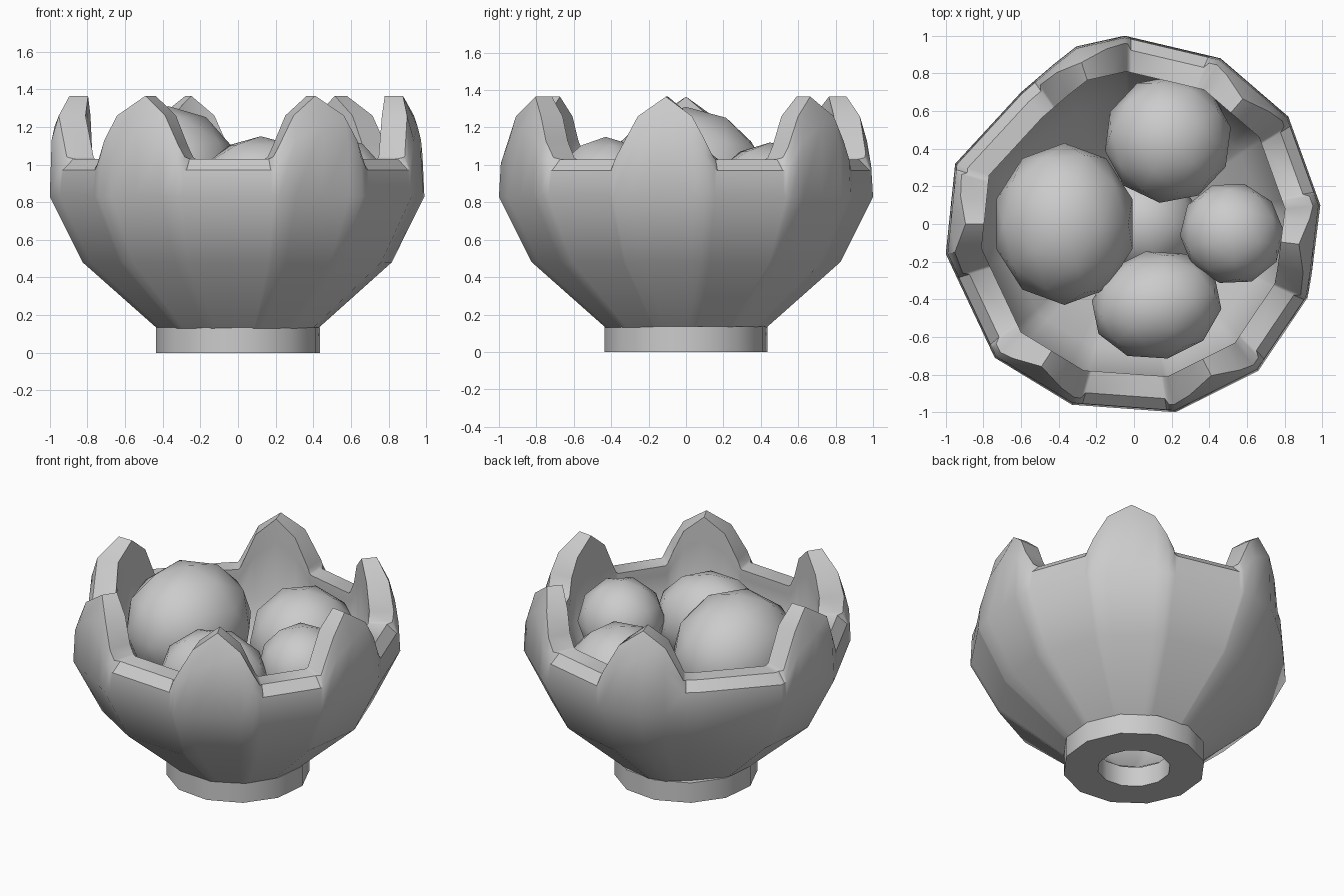
import bpy, bmesh, math
from mathutils import Vector

if "Cube" in bpy.data.objects:
    bpy.data.objects.remove(bpy.data.objects["Cube"])


def finish(bm, name, angle=32):
    bmesh.ops.recalc_face_normals(bm, faces=bm.faces)
    mesh = bpy.data.meshes.new(name)
    bm.to_mesh(mesh)
    bm.free()
    ob = bpy.data.objects.new(name, mesh)
    bpy.context.collection.objects.link(ob)
    bpy.ops.object.select_all(action='DESELECT')
    ob.select_set(True)
    bpy.context.view_layer.objects.active = ob
    bpy.ops.object.shade_smooth_by_angle(angle=math.radians(angle))
    return ob


def sweep(columns):
    # Closed ring of closed profiles
    bm = bmesh.new()
    cols = [[bm.verts.new(p) for p in col] for col in columns]
    for a, b in zip(cols, cols[1:] + cols[:1]):
        for i in range(len(a)):
            j = (i + 1) % len(a)
            bm.faces.new((a[i], a[j], b[j], b[i]))
    return bm


# Irregular faceted outline seen from above
OUTLINE = [(0.99, 0.10), (0.82, 0.57), (0.46, 0.88), (-0.05, 1.0), (-0.32, 0.94),
           (-0.60, 0.70), (-0.95, 0.32), (-1.0, -0.16), (-0.74, -0.71),
           (-0.33, -0.96), (0.22, -1.0), (0.66, -0.78), (0.93, -0.38)]
TEETH = [-7, 49, 108, 180, 237, 297]
TOOTH = [(0, 1.365), (9, 1.26), (16, 1.04)]
RIM = 1.03


def outline_radius(deg):
    d = Vector((math.cos(math.radians(deg)), math.sin(math.radians(deg))))
    for p, q in zip(OUTLINE, OUTLINE[1:] + OUTLINE[:1]):
        p, q = Vector(p), Vector(q)
        e = q - p
        den = d.x * e.y - d.y * e.x
        t = (p.x * e.y - p.y * e.x) / den
        s = (p.x * d.y - p.y * d.x) / den
        if t > 0 and -1e-5 <= s <= 1.00001:
            return t


def top_height(deg):
    for c in TEETH:
        off = abs((deg - c + 180) % 360 - 180)
        for (a0, z0), (a1, z1) in zip(TOOTH, TOOTH[1:]):
            if a0 <= off <= a1:
                return z0 + (z1 - z0) * (off - a0) / (a1 - a0)
    return RIM


# Jagged shell: tooth columns plus outline corners
angles = []
for c in TEETH:
    angles += [(c + o) % 360 for o in (-17, -16, -9, 0, 9, 16, 17)]
for x, y in OUTLINE:
    a = math.degrees(math.atan2(y, x)) % 360
    if all(abs((a - b + 180) % 360 - 180) > 0.8 for b in angles):
        angles.append(a)
columns = []
for a in sorted(angles):
    top = top_height(a)
    tip = max(0, (top - 1.24) / 0.125)
    mid = 0.83 + 0.7 * (top - 0.83)
    R = outline_radius(a)
    edge = 0.93 if top <= RIM else 0.96 - 0.05 * tip
    prof = [(0.43, 0.13), (0.825, 0.48), (1.0, 0.83), (0.99, mid),
            (edge, top), (0.81, top), (0.81, mid), (0.82, 0.83),
            (0.68, 0.54), (0.34, 0.22), (0.24, 0.15), (0.24, 0.13)]
    ca, sa = math.cos(math.radians(a)), math.sin(math.radians(a))
    columns.append([(R * s * ca, R * s * sa, z) for s, z in prof])
finish(sweep(columns), "jagged_shell", 38)

# Foot ring with a central hole
foot = []
for i in range(12):
    a = math.tau * (i + 0.3) / 12
    foot.append([(r * math.cos(a), r * math.sin(a), z)
                 for r, z in ((0.44, 0), (0.44, 0.135), (0.225, 0.135), (0.225, 0))])
finish(sweep(foot), "foot_ring")

# Balls resting in the bowl: centre, radii, turn
BALLS = [((-0.37, 0.0, 0.92), (0.38, 0.43, 0.39), 0),
         ((0.18, 0.45, 0.79), (0.34, 0.34, 0.33), 0.5),
         ((0.52, -0.05, 0.88), (0.27, 0.28, 0.27), 1.0),
         ((0.12, -0.43, 0.84), (0.35, 0.29, 0.31), 0.2),
         ((0.06, 0.0, 0.43), (0.29, 0.29, 0.29), 0)]
for i, (loc, size, turn) in enumerate(BALLS):
    bm = bmesh.new()
    bmesh.ops.create_icosphere(bm, subdivisions=2, radius=1)
    ball = finish(bm, f"ball_{i + 1}", 60)
    ball.location = loc
    ball.scale = size
    ball.rotation_euler = (0, 0, turn)
